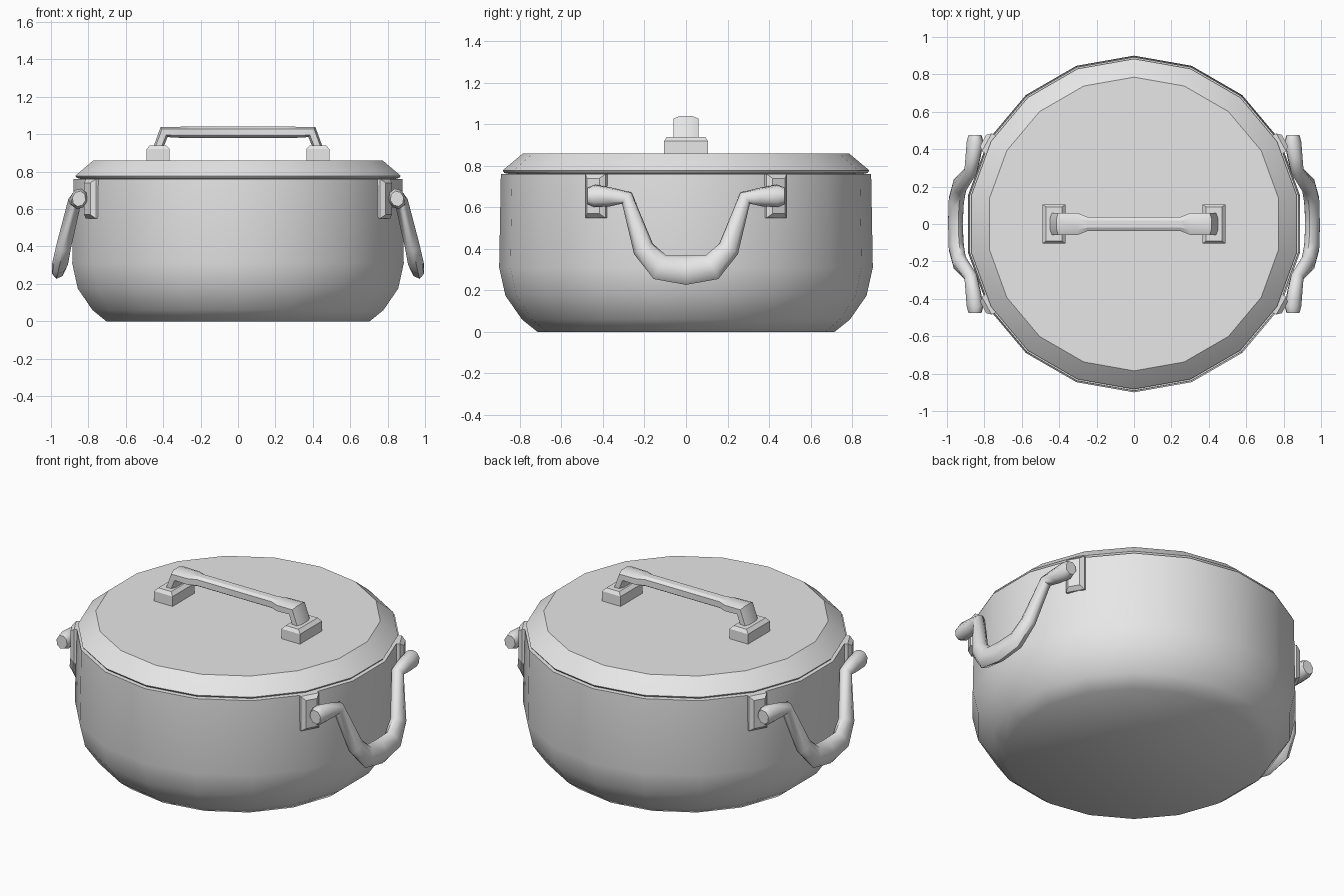
import bpy, bmesh, math
from mathutils import Vector

if "Cube" in bpy.data.objects:
    bpy.data.objects.remove(bpy.data.objects["Cube"])

steel = bpy.data.materials.new("grey_steel")
steel.use_nodes = True
steel.diffuse_color = (0.8, 0.8, 0.8, 1)
steel.node_tree.nodes["Principled BSDF"].inputs["Base Color"].default_value = (0.8, 0.8, 0.8, 1)

ROUND = [(math.cos(k * math.pi / 4), math.sin(k * math.pi / 4)) for k in range(8)]
SQUARE = [(1, 1), (-1, 1), (-1, -1), (1, -1)]
CHAMFERED = [(1, .5), (.6, 1), (-.6, 1), (-1, .5), (-1, -.5), (-.6, -1), (.6, -1), (1, -.5)]


def skin(name, rings, angle):
    """Join equal rings of points into a capped solid."""
    bm = bmesh.new()
    loops = [[bm.verts.new(p) for p in ring] for ring in rings]
    n = len(loops[0])
    for low, high in zip(loops, loops[1:]):
        for i in range(n):
            j = (i + 1) % n
            bm.faces.new((low[i], low[j], high[j], high[i]))
    bm.faces.new(loops[0][::-1])
    bm.faces.new(loops[-1])
    bmesh.ops.recalc_face_normals(bm, faces=bm.faces)
    mesh = bpy.data.meshes.new(name)
    bm.to_mesh(mesh)
    bm.free()
    mesh.materials.append(steel)
    obj = bpy.data.objects.new(name, mesh)
    bpy.context.collection.objects.link(obj)
    bpy.ops.object.select_all(action='DESELECT')
    obj.select_set(True)
    bpy.context.view_layer.objects.active = obj
    if angle:
        bpy.ops.object.shade_smooth_by_angle(angle=math.radians(angle))
    return obj


def lathe(name, profile, angle, sides=18):
    turns = [math.pi / 2 + k * math.tau / sides for k in range(sides)]
    return skin(name, [[(r * math.cos(t), r * math.sin(t), z) for t in turns]
                       for r, z in profile], angle)


def sweep(name, path, sizes, across, section, angle=0):
    """Sweep a section; sizes are half extents (in the path plane, across it)."""
    pts = [Vector(p) for p in path]
    across = Vector(across).normalized()
    rings = []
    for i, p in enumerate(pts):
        back = (p - pts[i - 1]).normalized() if i else Vector()
        ahead = (pts[i + 1] - p).normalized() if i + 1 < len(pts) else Vector()
        side = across.cross(back + ahead).normalized()
        a, b = sizes[i]
        rings.append([p + side * a * u + across * b * v for u, v in section])
    return skin(name, rings, angle)


# Pot body and lid
lathe("pot_body", [(.715, 0), (.79, .06), (.87, .175), (.9, .31), (.892, .76), (.84, .762)], 60)
lathe("lid", [(.84, .758), (.875, .766), (.883, .777), (.875, .785), (.785, .86)], 30)

# Lid handle: two feet and a bent bar
half = [(.43, 0, .92), (.395, 0, 1.012), (.3, 0, 1.01), (.25, 0, 1.01)]
half_sizes = [(.025, .06), (.033, .06), (.03, .058), (.03, .038)]
path = half + [(-x, y, z) for x, y, z in reversed(half)]
sweep("lid_handle_bar", path, half_sizes + half_sizes[::-1], (0, 1, 0), CHAMFERED, 25)
for side, label in ((1, "left"), (-1, "right")):
    x = .4275 * side
    sweep(f"lid_handle_foot_{label}", [(x, 0, .855), (x, 0, .92), (x, 0, .94)],
          [(.0625, .105), (.0625, .105), (.043, .092)], (0, 1, 0), SQUARE)

# Side handles: hanging loops on bevelled mounting plates
half = [(.85, .475, .655), (.85, .44, .655), (.86, .36, .65), (.872, .285, .645),
        (.932, .205, .4), (.95, .125, .312), (.955, 0, .297)]
half_sizes = [(.042, .036), (.056, .046), (.046, .042), (.036, .036),
              (.052, .04), (.066, .042), (.072, .04)]
for side, label in ((1, "left"), (-1, "right")):
    path = half + [(x, -y, z) for x, y, z in half[-2::-1]]
    path = [(x * side, y, z) for x, y, z in path]
    sweep(f"side_handle_{label}", path, half_sizes + half_sizes[-2::-1],
          (.97 * side, 0, .23), ROUND, 50)
    for end, place in ((-1, "front"), (1, "back")):
        turn = math.radians(29)
        out = Vector((math.cos(turn) * side, math.sin(turn) * end, 0))
        lift = Vector((0, 0, .655))
        sweep(f"mount_plate_{label}_{place}", [out * r + lift for r in (.86, .9, .922)],
              [(.055, .105), (.055, .105), (.034, .085)], (0, 0, 1), SQUARE)
